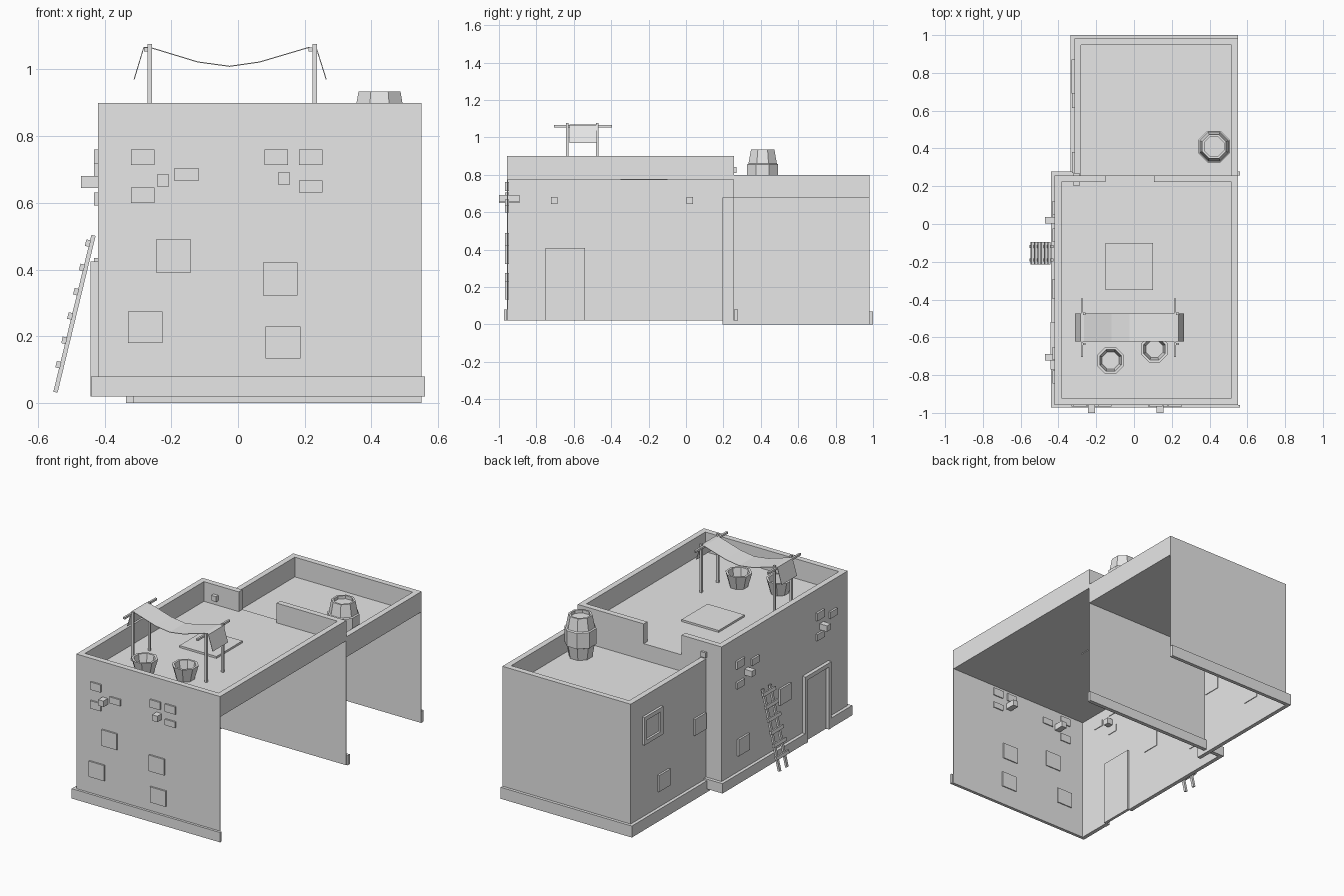
import bpy
import bmesh
import math
from mathutils import Vector

cube = bpy.data.objects.get("Cube")
if cube:
    bpy.data.objects.remove(cube, do_unlink=True)

clay = bpy.data.materials.new("plain_grey")
clay.use_nodes = True
clay.diffuse_color = (0.8, 0.8, 0.8, 1)
clay.node_tree.nodes["Principled BSDF"].inputs["Base Color"].default_value = (0.8, 0.8, 0.8, 1)


def finish(name, bm):
    bmesh.ops.recalc_face_normals(bm, faces=bm.faces)
    mesh = bpy.data.meshes.new(name)
    bm.to_mesh(mesh)
    bm.free()
    mesh.materials.append(clay)
    obj = bpy.data.objects.new(name, mesh)
    bpy.context.collection.objects.link(obj)
    return obj


def box(name, xs, ys, zs):
    """Axis-aligned box given by its three ranges."""
    bm = bmesh.new()
    bmesh.ops.create_cube(bm, size=1)
    for v in bm.verts:
        v.co = [r[0] if c < 0 else r[1] for c, r in zip(v.co, (xs, ys, zs))]
    return finish(name, bm)


def beam(name, a, b, width, depth):
    """Square bar from a to b."""
    a, b = Vector(a), Vector(b)
    obj = box(name, (-width / 2, width / 2), (-depth / 2, depth / 2), (0, (b - a).length))
    obj.location = a
    obj.rotation_euler = (0, math.atan2(b.x - a.x, b.z - a.z), 0)
    return obj


def lathe(name, centre, profile, sides=8):
    """Faceted round vessel from a radius and height profile."""
    bm = bmesh.new()
    rings = []
    for r, z in profile:
        ring = []
        for i in range(sides):
            t = math.tau * (i + 0.5) / sides
            ring.append(bm.verts.new((centre[0] + r * math.cos(t), centre[1] + r * math.sin(t), z)))
        rings.append(ring)
    for lo, hi in zip(rings, rings[1:]):
        for i in range(sides):
            j = (i + 1) % sides
            bm.faces.new((lo[i], lo[j], hi[j], hi[i]))
    bm.faces.new(rings[0])
    bm.faces.new(rings[-1])
    return finish(name, bm)


T = 0.004    # wall sheet thickness
P = 0.035    # parapet thickness
R = 0.55     # open side of both rooms

# Front room: extents, roof and walls
L, F, B = -0.42, -0.957, 0.257
ROOF, TOP = 0.78, 0.9
box("front_room_roof", (L, R), (F, B), (ROOF - T, ROOF))
box("front_wall", (L, R), (F, F + T), (0.02, ROOF))
box("front_room_side_wall", (L, L + T), (F, B), (0.02, ROOF))
box("partition_wall", (L, R), (B - T, B), (0.02, ROOF))

# Front room parapet, with a gap at the back
rise = (ROOF - T, TOP)
box("front_parapet", (L, R), (F, F + P), rise)
box("front_room_side_parapet", (L, L + P), (F + P, B - P), rise)
box("front_room_open_side_parapet", (R - P, R), (F + P, B - P), rise)
box("gap_parapet_a", (L, -0.15), (B - P, B), rise)
box("gap_parapet_b", (0.105, R), (B - P, B), rise)

# Front room skirting, broken at the door
low = (0.02, 0.08)
box("front_skirting", (L - 0.02, R + 0.01), (F - 0.015, F), low)
box("partition_skirting", (L - 0.02, R + 0.01), (B, B + 0.02), low)
box("side_skirting_front", (L - 0.02, L), (F, -0.77), low)
box("side_skirting_back", (L - 0.02, L), (-0.52, B), low)

# Back room
L2, B2, ROOF2, TOP2 = -0.315, 0.982, 0.68, 0.8
rise = (ROOF2 - T, TOP2)
box("back_room_roof", (L2, R), (B, B2), (ROOF2 - T, ROOF2))
box("back_room_side_wall", (L2, L2 + T), (0.195, B2), (0, ROOF2))
box("back_wall", (L2, R), (B2 - T, B2), (0, ROOF2))
box("back_parapet", (L2, R), (B2 - P, B2), rise)
box("back_room_side_parapet", (L2, L2 + P), (B, B2 - P), rise)
box("back_room_open_side_parapet", (R - P, R), (B, B2 - P), rise)
box("back_skirting", (L2 - 0.02, R), (B2, 1.0), (0, 0.07))
box("back_room_side_skirting", (L2 - 0.02, L2), (0.195, B2), (0, 0.07))

# Window plates on the front wall: centre x, centre z, width, height
front_windows = [
    (-0.285, 0.737, 0.07, 0.047), (-0.154, 0.685, 0.072, 0.039),
    (-0.285, 0.623, 0.07, 0.047), (0.115, 0.737, 0.07, 0.047),
    (0.218, 0.737, 0.07, 0.047), (0.218, 0.65, 0.07, 0.036),
    (-0.193, 0.441, 0.104, 0.098), (0.127, 0.372, 0.104, 0.098),
    (-0.278, 0.228, 0.104, 0.095), (0.135, 0.182, 0.104, 0.095)]
for x, z, w, h in front_windows:
    box("front_window", (x - w / 2, x + w / 2), (F - 0.01, F + 0.01), (z - h / 2, z + h / 2))
for x, z in ((-0.225, 0.668), (0.138, 0.673)):
    box("front_beam_end", (x - 0.018, x + 0.018), (-1.0, -0.89), (z - 0.018, z + 0.018))

# Window plates on the side walls: wall x, centre y, centre z, width, height
side_windows = [
    (L, 0.085, 0.737, 0.075, 0.047), (L, -0.06, 0.7, 0.07, 0.04),
    (L, 0.085, 0.612, 0.07, 0.04), (L, 0.055, 0.23, 0.105, 0.1),
    (L, -0.345, 0.385, 0.105, 0.1), (L, -0.685, 0.737, 0.07, 0.047),
    (L, -0.81, 0.7, 0.07, 0.04), (L, -0.685, 0.612, 0.07, 0.04),
    (L2, 0.67, 0.22, 0.11, 0.1), (L2, 0.325, 0.43, 0.11, 0.1)]
for x, y, z, w, h in side_windows:
    box("side_window", (x - 0.012, x + 0.008), (y - w / 2, y + w / 2), (z - h / 2, z + h / 2))
for y in (0.02, -0.705):
    box("side_beam_end", (-0.47, -0.38), (y - 0.018, y + 0.018), (0.645, 0.681))
box("roof_beam_end", (-0.32, -0.288), (0.2, 0.27), (0.81, 0.842))


def frame(name, x, ys, zs, w, out, sill):
    """Raised surround on a side wall."""
    span = (x - out, x)
    box(name + "_jamb", span, (ys[0], ys[0] + w), zs)
    box(name + "_jamb", span, (ys[1] - w, ys[1]), zs)
    inner = (ys[0] + w, ys[1] - w)
    box(name + "_head", span, inner, (zs[1] - w, zs[1]))
    if sill:
        box(name + "_sill", span, inner, (zs[0], zs[0] + w))


# Door and framed window
frame("door", L, (-0.77, -0.52), (0.02, 0.425), 0.025, 0.022, False)
box("door_panel", (L - 0.002, L + 0.015), (-0.75, -0.54), (0.02, 0.41))
frame("large_window", L2, (0.69, 0.87), (0.51, 0.68), 0.025, 0.015, True)
box("large_window_panel", (L2 - 0.002, L2 + 0.012), (0.69, 0.87), (0.51, 0.675))

# Ladder leaning on the side wall
foot, head = Vector((-0.547, 0, 0.033)), Vector((-0.433, 0, 0.503))
for y in (-0.12, -0.19):
    beam("ladder_rail", foot + Vector((0, y, 0)), head + Vector((0, y, 0)), 0.013, 0.016)
for i in range(6):
    p = foot.lerp(head, 0.17 + 0.155 * i)
    rung = box("ladder_rung", (-0.018, -0.004), (-0.06, 0.06), (-0.01, 0.01))
    rung.location = (p.x, -0.155, p.z)
    rung.rotation_euler.y = math.atan2(head.x - foot.x, head.z - foot.z)

# Roof hatch
box("roof_hatch", (-0.15, 0.1), (-0.35, -0.1), (0.772, 0.792))

# Barrel and pots
lathe("barrel", (0.424, 0.41), [
    (0.067, 0.68), (0.08, 0.755), (0.09, 0.76), (0.09, 0.855), (0.082, 0.86),
    (0.068, 0.934), (0.056, 0.934), (0.056, 0.915)])
for spot in ((-0.124, -0.722), (0.108, -0.662)):
    lathe("pot", spot, [(0.052, ROOF), (0.076, 0.865), (0.062, 0.865), (0.048, 0.8)])

# Canopy posts, rails and sagging cloth
for x, rail_x in ((-0.264, -0.275), (0.23, 0.217)):
    for y in (-0.635, -0.475):
        box("canopy_post", (x - 0.007, x + 0.007), (y - 0.006, y + 0.006), (ROOF, 1.076))
    box("canopy_rail", (rail_x - 0.006, rail_x + 0.006), (-0.705, -0.395), (1.054, 1.066))
sag = [(-0.313, 0.97), (-0.283, 1.068), (-0.265, 1.068), (-0.12, 1.024), (-0.025, 1.011),
       (0.065, 1.024), (0.21, 1.067), (0.236, 1.065), (0.266, 0.97)]
bm = bmesh.new()
edges = [[bm.verts.new((x, y, z)) for x, z in sag] for y in (-0.622, -0.475)]
for i in range(len(sag) - 1):
    bm.faces.new((edges[0][i], edges[0][i + 1], edges[1][i + 1], edges[1][i]))
cloth = finish("canopy_cloth", bm)
cloth.modifiers.new("thickness", "SOLIDIFY").thickness = 0.003
